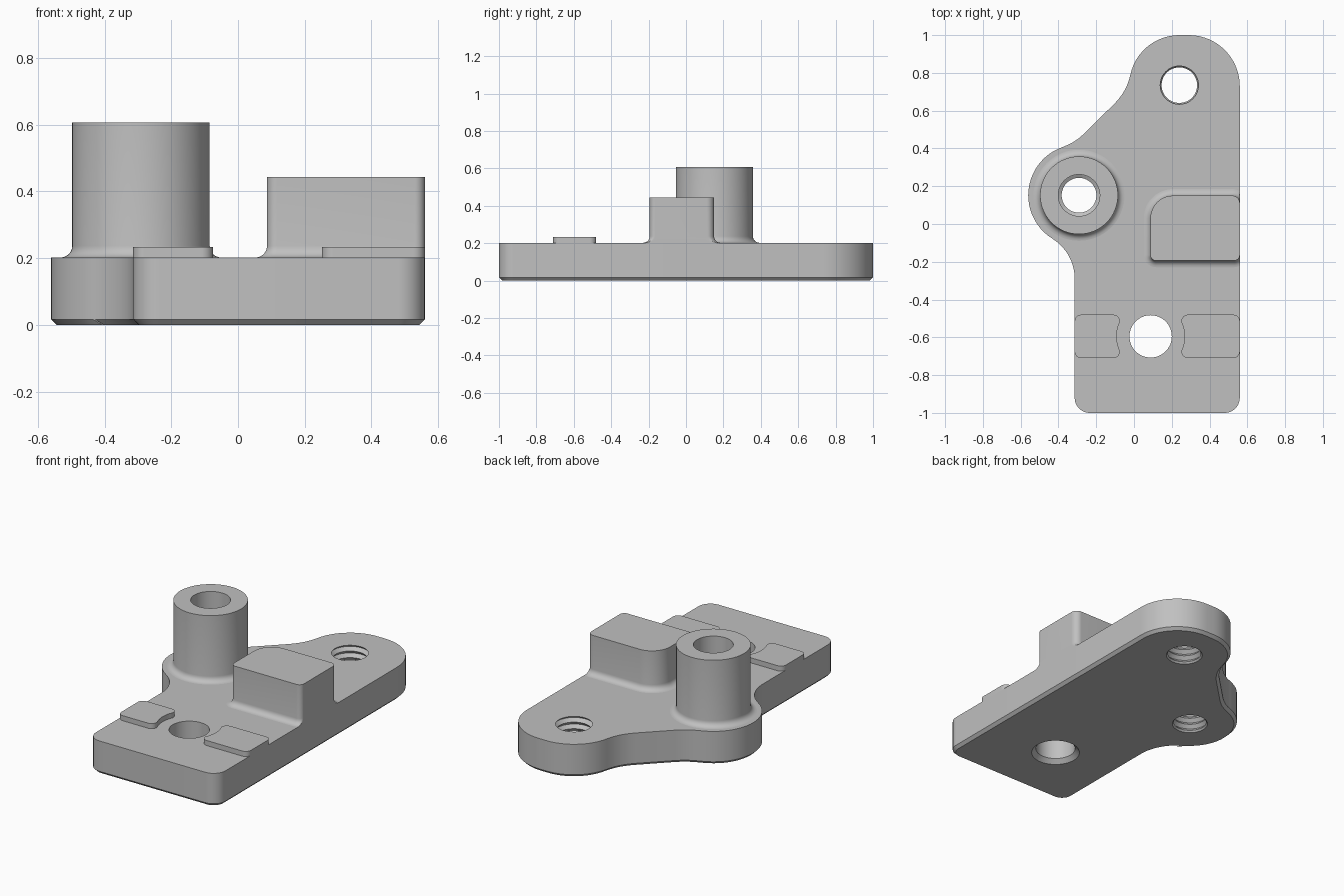
import bpy
import bmesh
from math import sin, cos, radians
from mathutils import Vector

cube = bpy.data.objects.get("Cube")
if cube:
    bpy.data.objects.remove(cube, do_unlink=True)

grey = bpy.data.materials.new("plain_grey")
grey.use_nodes = True
GREY = (0.53, 0.53, 0.53, 1)
grey.diffuse_color = GREY
grey.node_tree.nodes["Principled BSDF"].inputs["Base Color"].default_value = GREY

TOP = 0.202        # top of the base plate
EDGE = 0.56        # flat right-hand edge of the plate
FILLET = 0.035
BOSS = (-0.291, 0.152)
END_HOLE = (0.24, 0.735)
PLAIN_HOLE = (0.088, -0.595)


def outline(arcs):
    """Chain arcs (cx, cy, radius, start, end) into a closed outline."""
    points = []
    for cx, cy, r, start, end in arcs:
        steps = max(3, round(abs(end - start) / 6))
        for i in range(steps + 1):
            a = radians(start + (end - start) * i / steps)
            p = Vector((cx + r * cos(a), cy + r * sin(a)))
            if not points or (p - points[-1]).length > 0.002:
                points.append(p)
    if (points[0] - points[-1]).length < 0.002:
        points.pop()
    return points


def circle(centre, r, n=64):
    return [Vector((centre[0] + r * cos(radians(360 * i / n)),
                    centre[1] + r * sin(radians(360 * i / n)))) for i in range(n)]


def offset(points, d):
    """Move a counter-clockwise outline outwards by d."""
    result = []
    for i, p in enumerate(points):
        a = (p - points[i - 1]).normalized()
        b = (points[(i + 1) % len(points)] - p).normalized()
        n = Vector((a.y + b.y, -a.x - b.x)).normalized()
        result.append(p + n * d / max(0.5, n.dot(Vector((a.y, -a.x)))))
    return result


def loft(name, points, layers, limit=9):
    """Stack offset copies of an outline; layers are (offset, z) pairs."""
    bm = bmesh.new()
    rings = [[bm.verts.new((min(p.x, limit), p.y, z)) for p in offset(points, d)]
             for d, z in layers]
    for low, high in zip(rings, rings[1:]):
        for i in range(len(low)):
            j = (i + 1) % len(low)
            bm.faces.new((low[i], low[j], high[j], high[i]))
    bm.faces.new(rings[0][::-1])
    bm.faces.new(rings[-1])
    bmesh.ops.recalc_face_normals(bm, faces=bm.faces)
    mesh = bpy.data.meshes.new(name)
    bm.to_mesh(mesh)
    bm.free()
    mesh.materials.append(grey)
    obj = bpy.data.objects.new(name, mesh)
    bpy.context.collection.objects.link(obj)
    return obj


def activate(obj):
    bpy.ops.object.select_all(action="DESELECT")
    obj.select_set(True)
    bpy.context.view_layer.objects.active = obj


def cut(obj, cutter):
    activate(obj)
    mod = obj.modifiers.new("hole", "BOOLEAN")
    mod.operation = "DIFFERENCE"
    mod.solver = "EXACT"
    mod.object = cutter
    bpy.ops.object.modifier_apply(modifier=mod.name)


def thread(start, end, pitch=0.04):
    """Zigzag layers between the thread's crest and root."""
    count = round((end - start) / pitch)
    layers = []
    for i in range(count):
        z = start + i * pitch
        layers += [(0, z), (0.018, z + pitch / 2)]
    return layers + [(0, start + count * pitch)]


# Base plate with a chamfered lower edge
plate = loft("base_plate", outline([
    (-0.234, -0.92, 0.08, 180, 270),
    (0.48, -0.92, 0.08, 270, 360),
    (0.29, 0.73, 0.27, 0, 90),
    (0.24, 0.735, 0.265, 90, 168),
    (-0.313, 0.852, 0.30, -12, -45),
    (-0.476, 0.691, 0.30, -45, -71),
    (-0.29, 0.152, 0.27, 109, 239),
    (-0.564, -0.29, 0.25, 59, 0),
]), [(-0.017, 0), (0, 0.017), (0, TOP)])

# Concave fillet shared by the boss and the block
fillet = [(FILLET * (1 - sin(radians(a))), TOP + FILLET * (1 - cos(radians(a))))
          for a in range(0, 91, 15)]
boss = loft("round_boss", circle(BOSS, 0.206), fillet + [(0, 0.606)])
block = loft("stop_block", outline([
    (0.117, -0.164, 0.03, 180, 270),
    (0.53, -0.164, 0.03, 270, 360),
    (0.52, 0.11, 0.04, 0, 90),
    (0.207, 0.03, 0.12, 90, 180),
]), fillet + [(0, 0.443)], limit=EDGE)

# Low pads either side of the plain hole
pads = []
for name, side, outer in (("left_pad", 1, 0.472), ("right_pad", -1, 0.402)):
    r = 0.035
    shape = outline([
        (0.163 + r, -0.08, r, 180, 270),
        (outer - r, -0.08, r, 270, 360),
        (outer - r, 0.08, r, 0, 90),
        (0.163 + r, 0.08, r, 90, 180),
        (0, 0, 0.18, 25, -25),
    ])
    shape = [Vector((PLAIN_HOLE[0] + side * p.x, PLAIN_HOLE[1] + p.y)) for p in shape]
    pads.append(loft(name, shape[::side], [(0, TOP), (0, 0.233)]))

# Cutters: two threaded holes and one plain hole with a chamfered mouth
boss_cutter = loft("boss_cutter", circle(BOSS, 0.092),
                   thread(-0.03, 0.25) + [(0.018, 0.26), (0.018, 0.7)])
end_cutter = loft("end_cutter", circle(END_HOLE, 0.094), thread(-0.03, 0.25))
plain_cutter = loft("plain_cutter", circle(PLAIN_HOLE, 0.112),
                    [(0.035, -0.01), (0, 0.025), (0, 0.3)])
cut(boss, boss_cutter)
for cutter in (boss_cutter, end_cutter, plain_cutter):
    cut(plate, cutter)
    bpy.data.objects.remove(cutter, do_unlink=True)

for obj in [plate, boss, block] + pads:
    activate(obj)
    bpy.ops.object.shade_smooth_by_angle(angle=radians(25))
